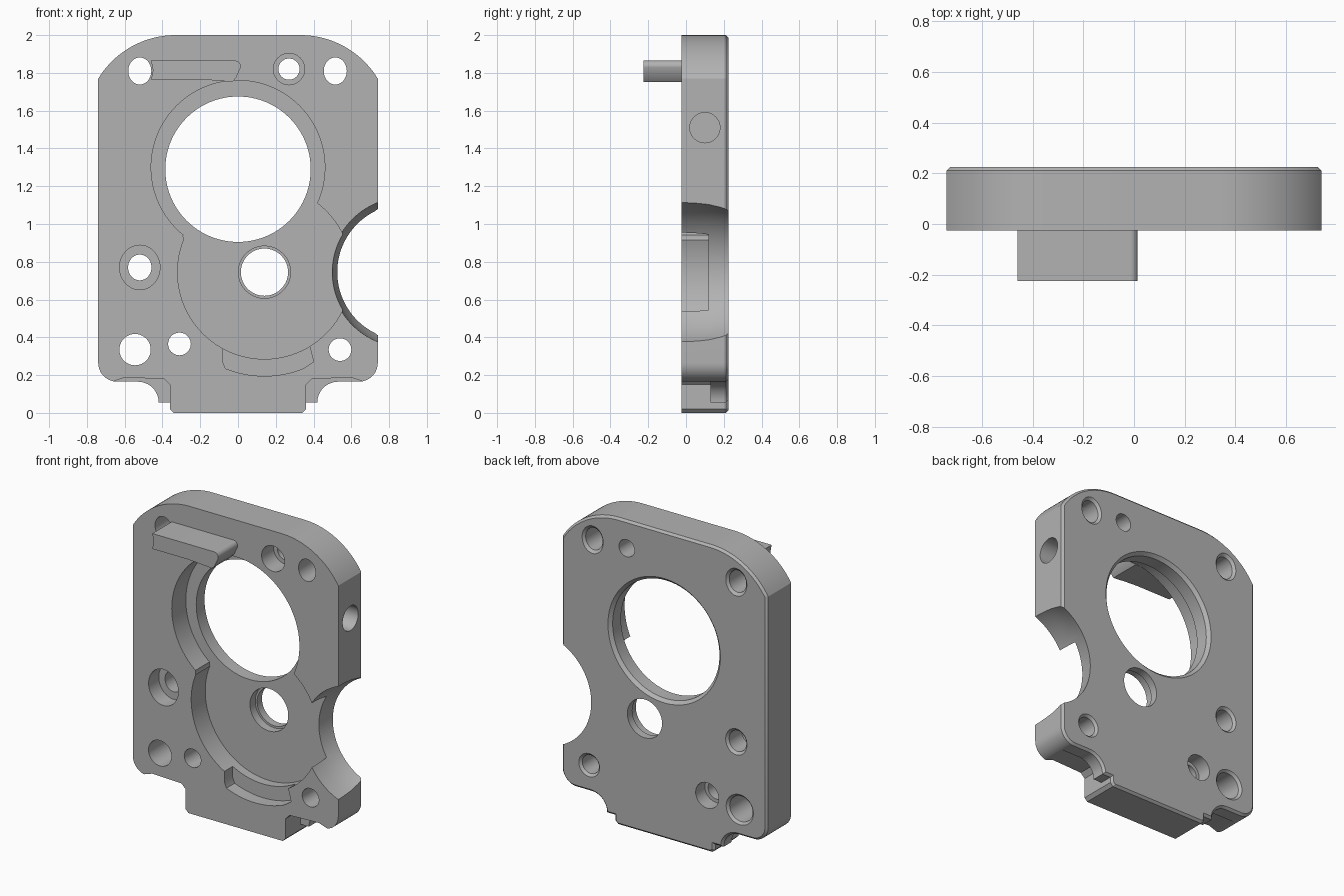
import bpy, bmesh
from math import sin, cos, radians, tau

if "Cube" in bpy.data.objects:
    bpy.data.objects.remove(bpy.data.objects["Cube"])

FRONT, BACK, FLOOR = -0.025, 0.225, 0.12

grey = bpy.data.materials.new("machined grey")
grey.use_nodes = True
grey.diffuse_color = (0.45, 0.45, 0.45, 1)
grey.node_tree.nodes["Principled BSDF"].inputs["Base Color"].default_value = (0.45, 0.45, 0.45, 1)


def arc(cx, cz, r, a0, a1, n=12):
    angles = [radians(a0 + (a1 - a0) * i / n) for i in range(n + 1)]
    return [(cx + r * cos(a), cz + r * sin(a)) for a in angles]


def finish(name, bm):
    bmesh.ops.recalc_face_normals(bm, faces=bm.faces)
    mesh = bpy.data.meshes.new(name)
    bm.to_mesh(mesh)
    bm.free()
    mesh.materials.append(grey)
    obj = bpy.data.objects.new(name, mesh)
    bpy.context.collection.objects.link(obj)
    return obj


def prism(name, points, y0, y1, chamfer=0):
    """Extrude an x/z outline along y, optionally chamfering the back rim."""
    bm = bmesh.new()
    face = bm.faces.new([bm.verts.new((x, y0, z)) for x, z in points])
    ext = bmesh.ops.extrude_face_region(bm, geom=[face])["geom"]
    for v in ext:
        if isinstance(v, bmesh.types.BMVert):
            v.co.y = y1
    bmesh.ops.recalc_face_normals(bm, faces=bm.faces)
    if chamfer:
        rim = [e for e in bm.edges if all(abs(v.co.y - y1) < 1e-5 for v in e.verts)]
        bmesh.ops.bevel(bm, geom=rim, offset=chamfer, segments=1,
                        affect='EDGES', clamp_overlap=False)
    return finish(name, bm)


def lathe(name, x, z, profile, stretch=1, n=64):
    """Closed turned solid about a y axis; profile is (y, radius) pairs."""
    bm = bmesh.new()
    rings = [[bm.verts.new((x + r * cos(tau * i / n), y, z + stretch * r * sin(tau * i / n)))
              for i in range(n)] for y, r in profile]
    for a, b in zip(rings, rings[1:]):
        for i in range(n):
            j = (i + 1) % n
            bm.faces.new((a[i], a[j], b[j], b[i]))
    bm.faces.new(rings[0])
    bm.faces.new(rings[-1])
    return finish(name, bm)


def cut(cutter):
    mod = plate.modifiers.new("cut", 'BOOLEAN')
    mod.operation, mod.solver, mod.object = 'DIFFERENCE', 'EXACT', cutter
    bpy.context.view_layer.objects.active = plate
    bpy.ops.object.modifier_apply(modifier=mod.name)
    bpy.data.objects.remove(cutter)


# Plate body: symmetrical outline with a foot, scooped ears and arched shoulders
half = [(0.34, 0), (0.36, 0.02), (0.36, 0.055)]
half += arc(0.53, 0.055, 0.11, 180, 90)
half += arc(0.64, 0.265, 0.10, -90, 0)
half += arc(0.33, 1.52, 0.48, 31.3, 90, 20)
outline = half + [(-x, z) for x, z in reversed(half)]
plate = prism("plate", outline, FRONT, BACK, 0.014)

# Relief in front of the ears
relief = [(0.36, -0.05), (0.36, 0.15), (0.39, 0.18), (0.6, 0.187), (0.68, 0.16), (0.75, -0.05)]
for side in (1, -1):
    cut(prism("ear_relief", [(side * x, z) for x, z in relief], -0.1, 0.13))

# Front pocket: two overlapping rounds with a softened corner between them
for x, z, r in ((0, 1.3, 0.46), (0.14, 0.745, 0.46), (-0.235, 0.935, 0.055)):
    cut(lathe("pocket", x, z, [(-0.1, r), (FLOOR, r)], n=96))

# Curved shallow slot below the pocket
slot = arc(0.14, 0.745, 0.55, -112, -68, 16) + [(0.40, 0.27), (0.38, 0.35)]
slot += arc(0.14, 0.745, 0.44, -60, -120, 16) + [(-0.08, 0.27)]
cut(prism("slot", slot, -0.1, 0.06))

# Large and small through bores
cut(lathe("main_bore", 0, 1.29, [(-0.1, 0.385), (0.205, 0.385), (0.25, 0.43)], n=96))
cut(lathe("small_bore", 0.14, 0.745,
          [(-0.1, 0.138), (0.175, 0.138), (0.175, 0.125), (0.3, 0.125)]))

# Rounded bay in the side
cut(lathe("side_bay", 0.886, 0.745,
          [(-0.1, 0.397), (0, 0.396), (0.06, 0.393), (FLOOR, 0.387), (0.18, 0.374), (0.3, 0.338)], n=128))

# Plain screw holes with a chamfer at the back
for x, z, r, stretch in ((-0.52, 1.81, 0.061, 1.18), (0.515, 1.81, 0.061, 1.18),
                         (-0.545, 0.335, 0.083, 1), (0.54, 0.335, 0.06, 1)):
    cut(lathe("hole", x, z, [(-0.1, r), (0.21, r), (0.24, r + 0.03)], stretch, 40))

# Counterbored holes, two from the front and one from the back
cut(lathe("hole", -0.52, 0.77,
          [(-0.1, 0.107), (0.08, 0.107), (0.08, 0.062), (0.21, 0.062), (0.24, 0.092)], 1.1, 48))
cut(lathe("hole", 0.27, 1.82, [(-0.1, 0.083), (0.1, 0.083), (0.1, 0.056), (0.3, 0.056)], 1, 48))
cut(lathe("hole", -0.31, 0.365, [(-0.1, 0.06), (0.13, 0.06), (0.13, 0.083), (0.3, 0.083)], 1, 48))

# Blind cross hole in the side wall
cross = lathe("cross_hole", 0, 0, [(0, 0.08), (0.4, 0.08)], 1, 48)
cross.rotation_euler.z = radians(-90)
cross.location = (0.52, 0.1, 1.51)
bpy.context.view_layer.update()
cut(cross)

# Tab standing out from the front face
tab_shape = [(-0.46, 1.765), (-0.21, 1.765), (-0.12, 1.76), (-0.03, 1.752), (-0.01, 1.775)]
tab_shape += arc(-0.015, 1.835, 0.03, -10, 90, 6) + [(-0.46, 1.865), (-0.45, 1.815)]
tab = prism("front_tab", tab_shape, -0.225, FRONT + 0.002)

for obj in (plate, tab):
    bpy.ops.object.select_all(action='DESELECT')
    obj.select_set(True)
    bpy.context.view_layer.objects.active = obj
    bpy.ops.object.shade_smooth_by_angle(angle=radians(30))
